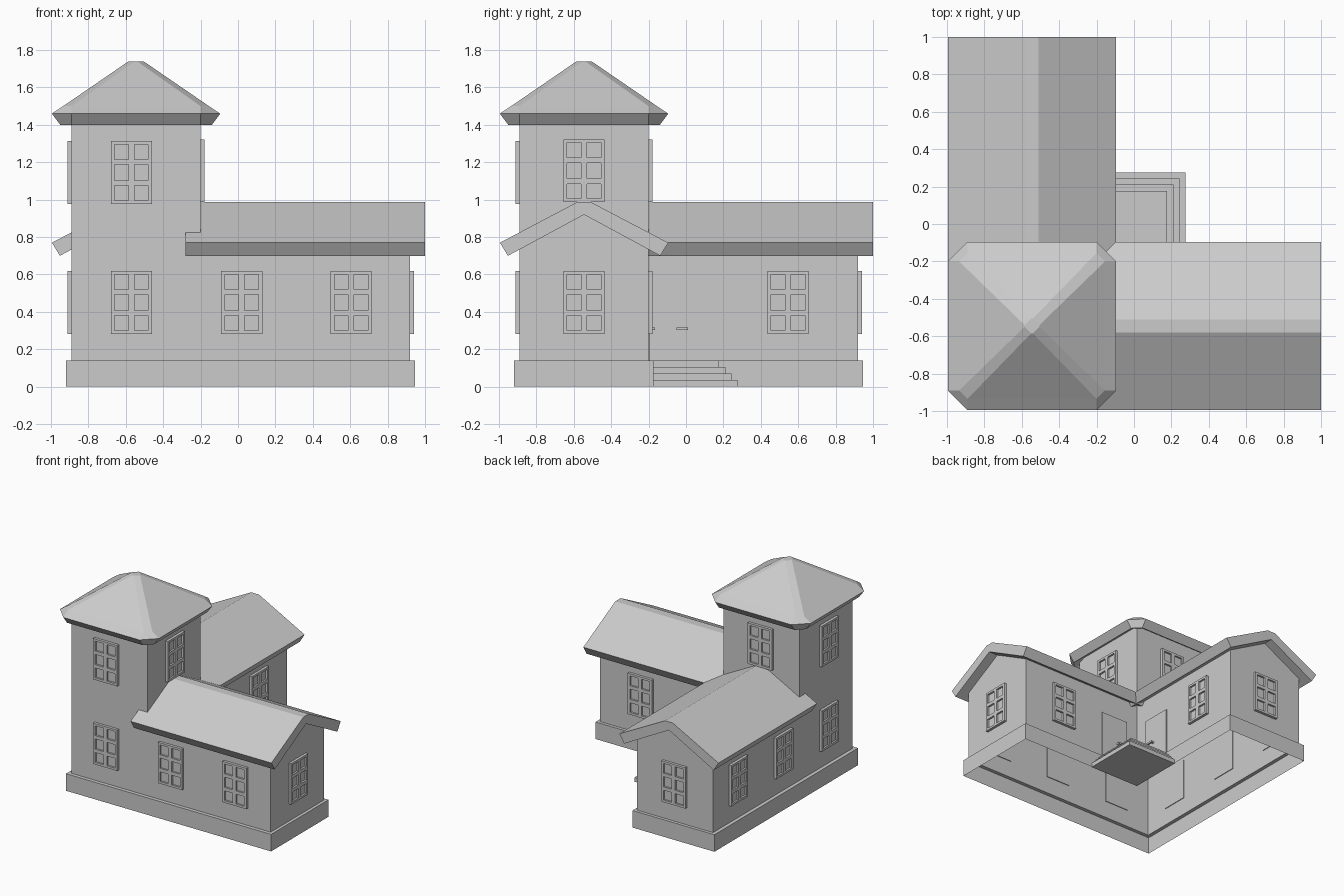
import bpy, bmesh
from math import radians
from mathutils import Matrix, Vector

if "Cube" in bpy.data.objects:
    bpy.data.objects.remove(bpy.data.objects["Cube"])

C = -0.545          # centre line of the wings and of the tower


def finish(name, bm, matrix=None, recalc=True):
    if matrix:
        bm.transform(matrix)
    if recalc:
        bmesh.ops.recalc_face_normals(bm, faces=bm.faces)
    me = bpy.data.meshes.new(name)
    bm.to_mesh(me)
    bm.free()
    ob = bpy.data.objects.new(name, me)
    bpy.context.collection.objects.link(ob)
    return ob


def loft(name, rings, bottom=False, top=False):
    """Skin a stack of counter-clockwise rings of 3D points."""
    bm = bmesh.new()
    vs = [[bm.verts.new(p) for p in r] for r in rings]
    n = len(rings[0])
    for a, b in zip(vs, vs[1:]):
        for i in range(n):
            j = (i + 1) % n
            bm.faces.new((a[i], a[j], b[j], b[i]))
    if bottom:
        bm.faces.new(vs[0][::-1])
    if top:
        bm.faces.new(vs[-1])
    return finish(name, bm, recalc=bottom and top)


def ell(lo, inner, end, z):
    return [(x, y, z) for x, y in ((lo, lo), (end, lo), (end, inner),
                                   (inner, inner), (inner, end), (lo, end))]


def octagon(half, flat, z):
    pts = [(-flat, -half), (flat, -half), (half, -flat), (half, flat),
           (flat, half), (-flat, half), (-half, flat), (-half, -flat)]
    return [(C + x, C + y, z) for x, y in pts]


def box(name, lo, hi, matrix=None):
    bm = bmesh.new()
    bmesh.ops.create_cube(bm, size=1)
    lo, hi = Vector(lo), Vector(hi)
    bm.transform(Matrix.Translation((lo + hi) / 2) @ Matrix.Diagonal((*(hi - lo), 1)))
    return finish(name, bm, matrix)


def facing(x, y, z, deg):
    return Matrix.Translation((x, y, z)) @ Matrix.Rotation(radians(deg), 4, 'Z')


def window(name, x, y, z, deg):
    """Framed window with six sunken panes, facing -y before rotation."""
    xs = (-.11, -.09, -.016, .016, .09, .11)
    zs = (-.168, -.15, -.07, -.042, .042, .07, .15, .168)
    front, back = -.022, .006
    bm = bmesh.new()
    g = [[bm.verts.new((u, front, w)) for u in xs] for w in zs]
    panes = []
    for r in range(7):
        for c in range(5):
            f = bm.faces.new((g[r][c], g[r][c+1], g[r+1][c+1], g[r+1][c]))
            if r % 2 and c % 2:
                panes.append(f)
    # outer sides and back
    corners = [g[0][0], g[0][-1], g[-1][-1], g[-1][0]]
    rear = [bm.verts.new((v.co.x, back, v.co.z)) for v in corners]
    rim = (g[0], [r[-1] for r in g], g[-1][::-1], [r[0] for r in g][::-1])
    for i, side in enumerate(rim):
        bm.faces.new([rear[i]] + [rear[(i + 1) % 4]] + side[::-1])
    bm.faces.new(rear)
    # sink the panes
    for f in panes:
        old = list(f.verts)
        new = [bm.verts.new(v.co + Vector((0, .015, 0))) for v in old]
        bm.faces.remove(f)
        for i in range(4):
            j = (i + 1) % 4
            bm.faces.new((old[i], old[j], new[j], new[i]))
        bm.faces.new(new)
    finish(name, bm, facing(x, y, z, deg))


# plinth and lower walls: open shells in an L
loft("plinth", [ell(-.92, -.175, .945, 0), ell(-.92, -.175, .945, .14),
                ell(-.89, -.2, .92, .14)])
loft("lower_walls", [ell(-.89, -.2, .92, .14), ell(-.89, -.2, .92, .76)])

# tower walls above the wings
square = ((-.89, -.89), (-.2, -.89), (-.2, -.2), (-.89, -.2))
loft("tower_walls", [[(x, y, z) for x, y in square] for z in (.76, 1.45)])

# tower roof with clipped corners
loft("tower_roof", [octagon(.01, .005, 1.67), octagon(.405, .345, 1.40),
                    octagon(.45, .345, 1.46), octagon(.39, .345, 1.50),
                    octagon(.04, .005, 1.74)], bottom=True, top=True)

# gable roofs and gable walls, one per wing
profile = ((-.45, .77), (-.407, .70), (0, .92), (.407, .70), (.45, .77),
           (.035, .988), (-.035, .988))
gable = ((-.345, .76), (.345, .76), (0, .94))
for name, swap in (("right", False), ("back", True)):
    def at(u, v, z):
        return (v, u, z) if swap else (u, v, z)
    loft(name + "_wing_roof", [[at(u, C + v, z) for v, z in profile]
                               for u in (-.28, 1.0)], True, True)
    bm = bmesh.new()
    pts = [bm.verts.new(at(.92, C + v, z)) for v, z in gable]
    bm.faces.new(pts[::-1] if swap else pts)
    finish(name + "_gable_wall", bm, recalc=False)

# windows: (along, across, height, turn), mirrored over the diagonal
LOW, HIGH = .45, 1.145
for c in (-.57, .02, .605):
    window("front_window", c, -.89, LOW, 0)
    window("left_window", -.89, c, LOW, -90)
window("tower_front_window", -.57, -.89, HIGH, 0)
window("tower_left_window", -.89, -.57, HIGH, -90)
window("tower_right_window", -.2, C, HIGH + .01, 90)
window("tower_back_window", C, -.2, HIGH + .01, 180)
window("right_end_window", .92, C, LOW, 90)
window("back_end_window", C, .92, LOW, 180)
window("inner_right_window", -.2, .545, LOW, 90)
window("inner_back_window", .545, -.2, LOW, 180)

# two doors with handles in the inner corner
for name, m, s in (("right", facing(-.2, .033, 0, 90), 1),
                   ("back", facing(.033, -.2, 0, 180), -1)):
    box(name + "_door", (-.123, -.008, .14), (.123, .005, .54), m)
    hx = sorted((-.085 * s, -.022 * s))
    box(name + "_door_handle", (hx[0], -.035, .303), (hx[1], -.024, .317), m)
    k = -.03 * s
    box(name + "_handle_stem", (k - .007, -.03, .303), (k + .007, 0, .317), m)

# corner steps
for i, e in enumerate((.275, .242, .21, .177)):
    box("step_%d" % (i + 1), (-.18, -.18, .035 * i), (e, e, .035 * (i + 1)))
